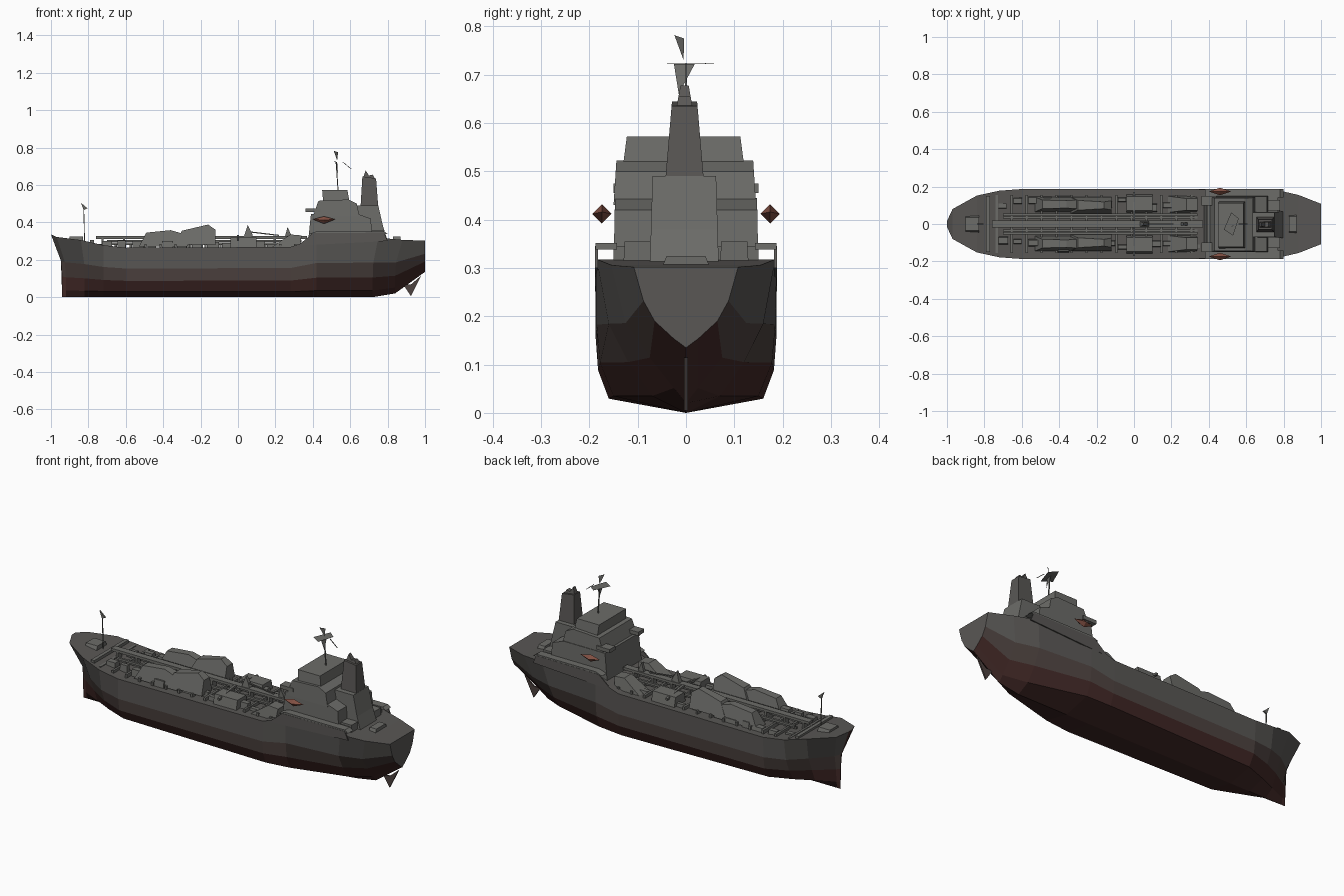
import bpy, bmesh, random
from mathutils import Vector

if "Cube" in bpy.data.objects:
    bpy.data.objects.remove(bpy.data.objects["Cube"])

random.seed(4)


def material(name, rgb):
    m = bpy.data.materials.new(name)
    m.diffuse_color = (*rgb, 1)
    m.use_nodes = True
    m.node_tree.nodes["Principled BSDF"].inputs["Base Color"].default_value = m.diffuse_color
    return m


GREY = material("weathered_grey", (0.15, 0.15, 0.14))
DARK = material("hull_grey", (0.10, 0.095, 0.09))
MAROON = material("hull_maroon", (0.075, 0.055, 0.05))
RED = material("bottom_red", (0.055, 0.022, 0.02))
BOAT = material("boat_red", (0.22, 0.08, 0.055))


def mesh_object(name, verts, faces, *mats):
    me = bpy.data.meshes.new(name)
    bm = bmesh.new()
    vs = [bm.verts.new(v) for v in verts]
    for f in faces:
        bm.faces.new([vs[i] for i in f])
    bmesh.ops.recalc_face_normals(bm, faces=bm.faces)
    bm.to_mesh(me)
    bm.free()
    for m in mats or (GREY,):
        me.materials.append(m)
    ob = bpy.data.objects.new(name, me)
    bpy.context.collection.objects.link(ob)
    return ob


def prism(name, profile, y0, y1, taper=1.0, mat=GREY):
    """Extrude an x-z profile across y; taper narrows y towards the top."""
    n = len(profile)
    zs = [p[1] for p in profile]
    lo, hi = min(zs), max(zs)
    c = (y0 + y1) / 2
    verts = []
    for y in (y0, y1):
        for x, z in profile:
            k = 1 + (taper - 1) * (z - lo) / (hi - lo)
            verts.append((x, c + (y - c) * k, z))
    faces = [tuple(range(n)), tuple(range(2 * n - 1, n - 1, -1))]
    faces += [(i, (i + 1) % n, n + (i + 1) % n, n + i) for i in range(n)]
    return mesh_object(name, verts, faces, mat)


def box(name, x0, x1, y0, y1, z0, z1, taper=1.0, mat=GREY):
    return prism(name, [(x0, z0), (x1, z0), (x1, z1), (x0, z1)], y0, y1, taper, mat)


def beam(name, a, b, w=0.006, mat=GREY):
    """Thin square bar between two points."""
    a, b = Vector(a), Vector(b)
    q = (b - a).to_track_quat('Z', 'Y')
    corners = [q @ Vector((i * w / 2, j * w / 2, 0)) for i, j in ((-1, -1), (1, -1), (1, 1), (-1, 1))]
    verts = [a + c for c in corners] + [b + c for c in corners]
    faces = [(0, 1, 2, 3), (7, 6, 5, 4)] + [(i, (i + 1) % 4, 4 + (i + 1) % 4, 4 + i) for i in range(4)]
    return mesh_object(name, verts, faces, mat)


def spindle(name, c, length, r, mat=BOAT):
    """Pointed lifeboat body: four-sided double cone along x."""
    x, y, z = c
    verts = [(x - length / 2, y, z + r * 0.2), (x + length / 2, y, z + r * 0.2),
             (x, y - r, z), (x, y, z + r), (x, y + r, z), (x, y, z - r)]
    faces = [(e, 2 + i, 2 + (i + 1) % 4) for e in (0, 1) for i in range(4)]
    return mesh_object(name, verts, faces, mat)


# Hull stations: x deck, x keel, z deck, z keel, half breadths from deck to bilge
stations = [
    (-1.00, -0.94, .335, 0, .015, .003, .002, .002),
    (-0.97, -0.92, .322, 0, .080, .030, .012, .006),
    (-0.84, -0.82, .305, 0, .152, .110, .078, .050),
    (-0.72, -0.72, .278, 0, .178, .160, .132, .095),
    (-0.60, -0.60, .264, 0, .187, .184, .175, .140),
    (0.28, 0.28, .268, 0, .188, .187, .182, .160),
    (0.42, 0.42, .315, 0, .188, .185, .178, .150),
    (0.75, 0.72, .318, 0, .185, .160, .120, .070),
    (0.88, 0.84, .306, .02, .155, .125, .075, .025),
    (1.00, 1.00, .302, .135, .108, .088, .065, .025)]
fractions = (1, .58, .33, .11)
verts = []
for xd, xk, zd, zk, *half in stations:
    side = [(xk + (xd - xk) * f ** 4, h, zk + (zd - zk) * f) for f, h in zip(fractions, half)]
    verts += side + [(xk, 0, zk)] + [(x, -y, z) for x, y, z in reversed(side)]
R = 9
faces, slots = [], []
band = [0, 1, 2, 2, 2, 2, 1, 0, 0]
for s in range(len(stations) - 1):
    for i in range(R):
        j = (i + 1) % R
        faces.append((s * R + i, s * R + j, (s + 1) * R + j, (s + 1) * R + i))
        slots.append(band[i])
faces += [tuple(range(R)), tuple(range(len(verts) - R, len(verts)))]
slots += [2, 0]
hull = mesh_object("hull", verts, faces, DARK, MAROON, RED)
for p, s in zip(hull.data.polygons, slots):
    p.material_index = s

# Rudder
prism("rudder", [(0.885, .065), (0.925, .005), (0.98, .115), (0.925, .068)], -.004, .004, mat=MAROON)

# Forecastle fittings and foremast
box("windlass", -.90, -.83, -.05, .05, .29, .325, .7)
box("forecastle_bulkhead", -.79, -.77, -.15, .15, .26, .305)
beam("foremast", (-.82, 0, .29), (-.825, 0, .48), .004)
prism("foremast_platform", [(-.84, .505), (-.805, .475), (-.825, .465)], -.004, .004)

# Central gangway and long pipes
box("gangway", -.76, .37, -.018, .018, .312, .326)
for i in range(10):
    x = -.73 + i * .115
    box("gangway_support", x, x + .012, -.016, .016, .26, .313)
for s in (1, -1):
    for y, z in ((.035, .285), (.05, .30)):
        beam("deck_pipe", (-.70, s * y, z), (.34, s * y, z), .012)

# Deck frames and small hatches on both sides
for i in range(14):
    x = -.74 + i * .08
    box("deck_rib", x, x + .012, -.155, .155, .255, .284)
    for s in (1, -1):
        y = s * random.uniform(.085, .135)
        w, d = random.uniform(.02, .035), random.uniform(.012, .025)
        box("deck_hatch", x + .015, x + .015 + w * 2, y - d, y + d, .255, random.uniform(.28, .305), .7)

# Cargo covers, manifolds and crane
for s in (1, -1):
    prism("forward_cover", [(-.53, .27), (-.27, .27), (-.28, .335), (-.36, .358), (-.49, .345)],
          s * .105 - .04, s * .105 + .04, .5)
    prism("aft_cover", [(-.34, .28), (-.12, .28), (-.12, .36), (-.16, .388), (-.30, .355)],
          s * .10 - .045, s * .10 + .045, .4)
    box("manifold", -.04, .10, s * .11 - .05, s * .11 + .05, .26, .318, .75)
    prism("deck_locker", [(.17, .26), (.33, .26), (.34, .33), (.28, .335)], s * .105 - .045, s * .105 + .045, .7)
    beam("cross_pipe", (.0, s * .02, .325), (.0, s * .17, .305), .012)
prism("crane_post", [(.03, .32), (.08, .33), (.052, .385)], -.015, .015, .4)
beam("crane_boom", (.052, 0, .35), (.22, 0, .33), .006)
prism("vent_post", [(.25, .32), (.29, .32), (.265, .375)], -.008, .008)

# Accommodation block
box("boat_deck", .40, .77, -.150, .150, .30, .345)
for s in (1, -1):
    prism("deck_wing", [(.38, .338), (.80, .338), (.78, .352), (.42, .352)], s * .165 - .022, s * .165 + .022)
    prism("side_bulwark", [(.32, .275), (.80, .30), (.78, .345), (.40, .342)], s * .185 - .003, s * .185 + .003, mat=DARK)
    spindle("lifeboat", (.46, s * .174, .412), .12, .02)
    box("bridge_wing", .36, .44, s * .125 - .025, s * .125 + .025, .455, .475)
prism("lower_house", [(.375, .30), (.72, .30), (.71, .42), (.64, .445), (.39, .445)], -.15, .15, .98)
prism("upper_house", [(.40, .43), (.65, .43), (.635, .50), (.59, .522), (.43, .515)], -.15, .145, .96)
prism("wheelhouse", [(.455, .515), (.595, .515), (.585, .572), (.45, .572)], -.13, .12, .94)
prism("engine_casing", [(.62, .30), (.80, .30), (.775, .38), (.75, .49), (.62, .49)], -.075, .068, .92)
for s in (1, -1):
    box("aft_locker", .70, .78, s * .10 - .03, s * .10 + .03, .30, .355, .9)

# Funnel
prism("funnel", [(.655, .48), (.75, .48), (.738, .635), (.665, .645)], -.043, .037, .65, DARK)
prism("funnel_top", [(.668, .635), (.735, .63), (.72, .655), (.70, .65), (.682, .678)], -.02, .014, .5, DARK)

# Main mast: thin pole, flat radar plate and vanes
beam("main_mast", (.535, 0, .57), (.525, 0, .72), .005)
mesh_object("mast_gusset", [(.52, -.025, .722), (.53, .018, .722), (.535, -.015, .66)], [(0, 1, 2)])
mesh_object("radar_plate", [(.48, -.03, .723), (.53, -.062, .722), (.56, .03, .722), (.52, .062, .724)], [(0, 1, 2, 3)])
mesh_object("mast_vane", [(.512, -.024, .782), (.535, -.004, .775), (.53, -.005, .73)], [(0, 1, 2)])
beam("mast_stay", (.56, 0, .723), (.605, 0, .685), .003)

# Poop deck fittings
box("aft_winch", .83, .87, -.05, .05, .30, .325, .8)
